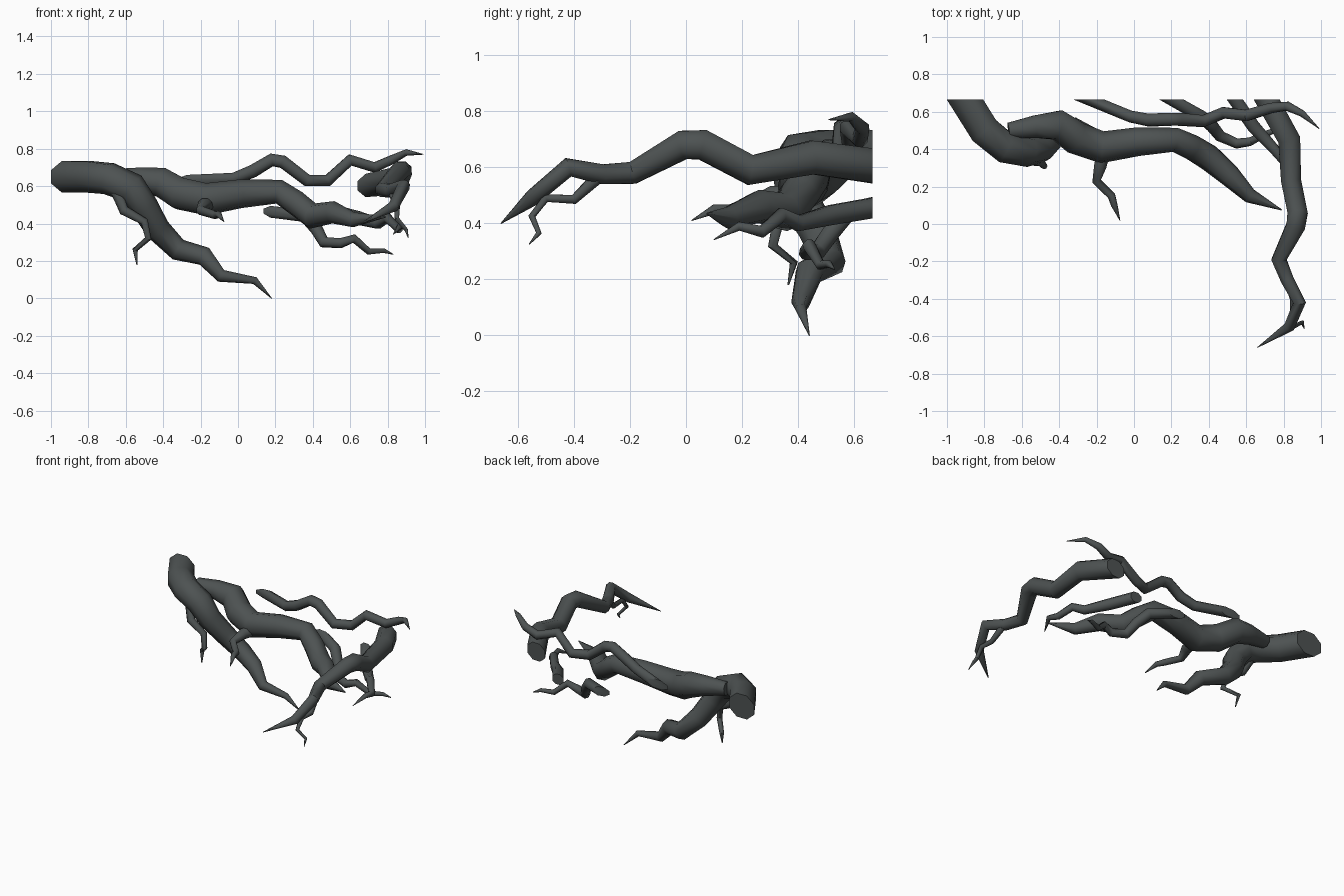
import bpy, bmesh, math
from mathutils import Vector

SIDES = 8
BACK = 0.665  # plane where the roots are cut off flat

bark = bpy.data.materials.new("dark_grey_bark")
bark.diffuse_color = (0.075, 0.085, 0.085, 1)


def root(name, path, cut=False):
    """Tapered tube along (x, y, z, radius) points; cut trims it at the back plane."""
    pts = [Vector(p[:3]) for p in path]
    radii = [p[3] for p in path]
    if cut:  # run past the plane so the trim leaves a clean end
        pts[0] += (pts[0] - pts[1]).normalized() * 0.2
    bm = bmesh.new()
    rings = []
    normal = None
    for i, p in enumerate(pts):
        before = (p - pts[i - 1]).normalized() if i else (pts[1] - p).normalized()
        after = (pts[i + 1] - p).normalized() if i < len(pts) - 1 else before
        t = (before + after).normalized()
        if normal is None:
            normal = t.cross(Vector((0, 0, 1)))
        normal = (normal - t * normal.dot(t)).normalized()
        side = t.cross(normal)
        ring = []
        for k in range(SIDES):
            a = 2 * math.pi * (k + 0.5) / SIDES
            ring.append(bm.verts.new(p + (normal * math.cos(a) + side * math.sin(a)) * radii[i]))
        rings.append(ring)
    for a, b in zip(rings, rings[1:]):
        for k in range(SIDES):
            j = (k + 1) % SIDES
            bm.faces.new((a[k], a[j], b[j], b[k]))
    bm.faces.new(rings[0][::-1])
    bm.faces.new(rings[-1])
    if cut:
        res = bmesh.ops.bisect_plane(bm, geom=bm.verts[:] + bm.edges[:] + bm.faces[:],
                                     plane_co=(0, BACK, 0), plane_no=(0, 1, 0), clear_outer=True)
        edges = [e for e in res["geom_cut"] if isinstance(e, bmesh.types.BMEdge)]
        bmesh.ops.holes_fill(bm, edges=edges, sides=0)
    bmesh.ops.recalc_face_normals(bm, faces=bm.faces[:])
    mesh = bpy.data.meshes.new(name)
    bm.to_mesh(mesh)
    bm.free()
    mesh.materials.append(bark)
    obj = bpy.data.objects.new(name, mesh)
    bpy.context.collection.objects.link(obj)
    bpy.ops.object.select_all(action="DESELECT")
    obj.select_set(True)
    bpy.context.view_layer.objects.active = obj
    bpy.ops.object.shade_smooth_by_angle(angle=math.radians(50))


# Thick root that bends down to the ground
root("main_root", [
    (-0.90, 0.66, 0.65, 0.09), (-0.80, 0.50, 0.65, 0.09), (-0.69, 0.41, 0.64, 0.088),
    (-0.57, 0.39, 0.59, 0.085), (-0.50, 0.40, 0.49, 0.075), (-0.43, 0.47, 0.37, 0.068),
    (-0.32, 0.51, 0.26, 0.06), (-0.18, 0.44, 0.225, 0.052), (-0.09, 0.41, 0.12, 0.035),
    (0.09, 0.41, 0.095, 0.02), (0.18, 0.44, 0.0, 0.002)], cut=True)

# Thick side root running across the middle
root("cross_root", [
    (-0.67, 0.50, 0.65, 0.045), (-0.53, 0.52, 0.64, 0.065), (-0.41, 0.53, 0.62, 0.085),
    (-0.31, 0.46, 0.56, 0.09), (-0.17, 0.41, 0.53, 0.088), (0.02, 0.44, 0.56, 0.078),
    (0.22, 0.45, 0.57, 0.066), (0.31, 0.41, 0.51, 0.068), (0.40, 0.355, 0.44, 0.07),
    (0.51, 0.26, 0.46, 0.06), (0.62, 0.15, 0.42, 0.04), (0.79, 0.075, 0.435, 0.003)])

# Upper root along the back
root("upper_root", [
    (-0.24, 0.665, 0.63, 0.034), (-0.02, 0.575, 0.64, 0.034), (0.08, 0.555, 0.68, 0.036),
    (0.18, 0.56, 0.74, 0.036), (0.24, 0.56, 0.73, 0.036), (0.37, 0.55, 0.63, 0.034),
    (0.48, 0.595, 0.63, 0.033), (0.60, 0.58, 0.74, 0.033), (0.73, 0.62, 0.70, 0.03),
    (0.82, 0.63, 0.74, 0.026), (0.90, 0.59, 0.78, 0.018), (0.99, 0.51, 0.77, 0.002)], cut=True)

# Long root reaching to the front
root("front_root", [
    (0.71, 0.665, 0.605, 0.068), (0.83, 0.45, 0.635, 0.065), (0.84, 0.23, 0.59, 0.058),
    (0.875, 0.06, 0.68, 0.058), (0.865, -0.01, 0.68, 0.055), (0.775, -0.19, 0.58, 0.043),
    (0.82, -0.30, 0.575, 0.038), (0.885, -0.42, 0.60, 0.036), (0.83, -0.55, 0.49, 0.03),
    (0.66, -0.66, 0.40, 0.002)], cut=True)

# Two lower roots at the back right
root("lower_root", [
    (0.20, 0.665, 0.46, 0.033), (0.36, 0.575, 0.44, 0.036), (0.42, 0.52, 0.37, 0.034),
    (0.46, 0.47, 0.30, 0.032), (0.55, 0.43, 0.295, 0.028), (0.62, 0.44, 0.32, 0.024),
    (0.70, 0.48, 0.25, 0.018), (0.78, 0.51, 0.255, 0.013), (0.83, 0.53, 0.235, 0.002)], cut=True)
root("lower_right_root", [
    (0.54, 0.665, 0.455, 0.04), (0.64, 0.52, 0.43, 0.038), (0.75, 0.40, 0.40, 0.03),
    (0.80, 0.34, 0.43, 0.027), (0.86, 0.27, 0.37, 0.023), (0.87, 0.19, 0.39, 0.017),
    (0.83, 0.10, 0.342, 0.002)], cut=True)

# Thin twigs
root("middle_twig", [
    (-0.16, 0.40, 0.50, 0.04), (-0.18, 0.31, 0.50, 0.036), (-0.20, 0.23, 0.47, 0.025),
    (-0.12, 0.15, 0.445, 0.022), (-0.105, 0.10, 0.45, 0.018), (-0.075, 0.02, 0.41, 0.002)])
root("left_twig", [
    (-0.66, 0.40, 0.60, 0.035), (-0.61, 0.345, 0.47, 0.028), (-0.50, 0.33, 0.41, 0.022),
    (-0.48, 0.31, 0.32, 0.018), (-0.55, 0.385, 0.26, 0.015), (-0.54, 0.365, 0.18, 0.003)])
root("front_twig", [
    (0.83, -0.32, 0.56, 0.024), (0.85, -0.40, 0.485, 0.018), (0.85, -0.50, 0.49, 0.016),
    (0.85, -0.55, 0.425, 0.013), (0.90, -0.525, 0.365, 0.01), (0.91, -0.56, 0.325, 0.002)])
